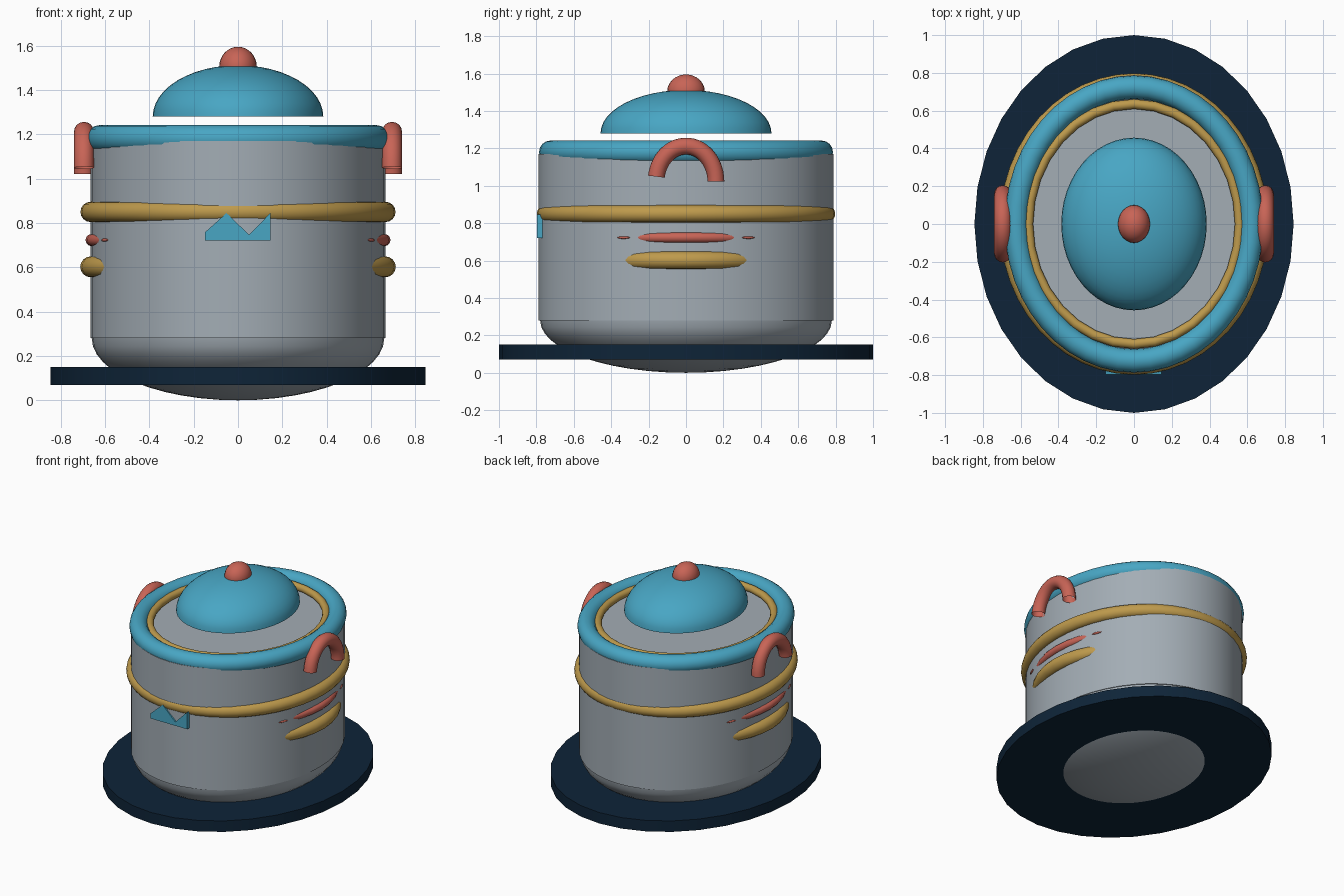
import bpy, bmesh, math
from mathutils import Matrix, Vector

if "Cube" in bpy.data.objects:
    bpy.data.objects.remove(bpy.data.objects["Cube"])


def material(name, rgb):
    m = bpy.data.materials.new(name)
    lin = [((c / 255 + 0.055) / 1.055) ** 2.4 for c in rgb]
    m.diffuse_color = (*lin, 1)
    m.use_nodes = True
    m.node_tree.nodes["Principled BSDF"].inputs["Base Color"].default_value = m.diffuse_color
    return m


GREY = material("steel_grey", (163, 173, 181))
BLUE = material("enamel_blue", (72, 166, 196))
GOLD = material("gold_trim", (190, 154, 76))
CORAL = material("coral", (200, 100, 86))
NAVY = material("dark_navy", (14, 36, 56))


def finish(name, bm, mat, angle=40):
    bmesh.ops.recalc_face_normals(bm, faces=bm.faces)
    me = bpy.data.meshes.new(name)
    bm.to_mesh(me)
    bm.free()
    me.materials.append(mat)
    ob = bpy.data.objects.new(name, me)
    bpy.context.collection.objects.link(ob)
    bpy.ops.object.select_all(action='DESELECT')
    ob.select_set(True)
    bpy.context.view_layer.objects.active = ob
    bpy.ops.object.shade_smooth_by_angle(angle=math.radians(angle))
    return ob


def lathe(name, profile, rx, ry, mat, n=48):
    """Elliptical lathe of (radius fraction, z) points; radius 0 makes a pole."""
    bm = bmesh.new()
    rings = []
    for r, z in profile:
        count = 1 if r < 1e-5 else n
        rings.append([bm.verts.new((rx * r * math.cos(2 * math.pi * i / n),
                                    ry * r * math.sin(2 * math.pi * i / n), z))
                      for i in range(count)])
    for a, b in zip(rings, rings[1:]):
        for i in range(n):
            j = (i + 1) % n
            quad = [a[i % len(a)], a[j % len(a)], b[j % len(b)], b[i % len(b)]]
            bm.faces.new(list(dict.fromkeys(quad)))
    return finish(name, bm, mat)


def ring(name, a, b, tube, centre, mat, u=(1, 0, 0), v=(0, 1, 0),
         arc=2 * math.pi, n=48, sides=16):
    """Round tube along an ellipse (or arc) in the plane of u and v."""
    bm = bmesh.new()
    u, v, c = Vector(u), Vector(v), Vector(centre)
    w = u.cross(v)
    closed = arc > 6.28
    loops = []
    for i in range(n if closed else n + 1):
        t = arc * i / n
        p = c + u * a * math.cos(t) + v * b * math.sin(t)
        out = (u * b * math.cos(t) + v * a * math.sin(t)).normalized()
        loops.append([bm.verts.new(p + tube * (out * math.cos(s) + w * math.sin(s)))
                      for s in (2 * math.pi * k / sides for k in range(sides))])
    for i in range(n):
        p, q = loops[i], loops[(i + 1) % len(loops)]
        for k in range(sides):
            m = (k + 1) % sides
            bm.faces.new((p[k], p[m], q[m], q[k]))
    return finish(name, bm, mat)


def ellipsoid(name, centre, radii, mat, turn=0):
    bm = bmesh.new()
    bmesh.ops.create_uvsphere(bm, u_segments=24, v_segments=16, radius=1)
    bm.transform(Matrix.Translation(centre) @ Matrix.Rotation(turn, 4, 'Z')
                 @ Matrix.Diagonal((*radii, 1)))
    return finish(name, bm, mat)


def quarter(z, height, steps=12):
    """Quarter ellipse profile from the pole out to radius 1."""
    return [(math.sin(math.pi / 2 * i / steps),
             z + height * math.cos(math.pi / 2 * i / steps))
            for i in range(steps + 1)]


# Base plate
lathe("base_plate", [(0, 0.07), (1, 0.07), (1, 0.15), (0, 0.15)], 0.845, 1.0, NAVY, 32)

# Pot body: rounded bottom, straight wall, flat top
lathe("pot_bottom", quarter(0.28, -0.28), 0.66, 0.78, GREY)
lathe("pot_wall", [(0, 0.28), (1, 0.28), (1, 1.17), (0, 1.17)], 0.665, 0.788, GREY)

# Rim, inner seal and outer band
ring("rim", 0.623, 0.724, 0.062, (0, 0, 1.18), BLUE)
ring("inner_seal", 0.56, 0.635, 0.026, (0, 0, 1.19), GOLD, n=32)
ring("outer_band", 0.665, 0.752, 0.046, (0, 0, 0.85), GOLD)

# Side trims: narrow rings that surface only on the left and right of the wall
ring("lower_side_trim", 0.665, 0.575, 0.047, (0, 0, 0.602), GOLD, n=40)
ring("upper_side_trim", 0.661, 0.61, 0.027, (0, 0, 0.723), CORAL, n=40)
for sx in (-1, 1):
    for sy in (-1, 1):
        ellipsoid("trim_tip", (sx * 0.601, sy * 0.333, 0.723), (0.008, 0.036, 0.007),
                  CORAL, sx * sy * 0.39)

# Lid and knob
lathe("lid", quarter(1.28, 0.232), 0.385, 0.457, BLUE)
ellipsoid("lid_knob", (0, 0, 1.505), (0.085, 0.1, 0.09), CORAL)

# Side handles: open arched tubes
for side, sx in (("left", -1), ("right", 1)):
    ring(side + "_handle", 0.16, 0.19, 0.045, (sx * 0.695, 0, 1.022), CORAL,
         u=(0, 1, 0), v=(0, 0, 1), arc=3.0, n=24)

# Front badge: notched plate set into the wall
outline = [(-0.15, 0.72), (0.146, 0.72), (0.146, 0.845),
           (0.05, 0.747), (-0.052, 0.845), (-0.15, 0.757)]
bm = bmesh.new()
face = bm.faces.new([bm.verts.new((x, -0.796, z)) for x, z in outline])
ext = bmesh.ops.extrude_face_region(bm, geom=[face])
bmesh.ops.translate(bm, vec=(0, 0.04, 0),
                    verts=[g for g in ext["geom"] if isinstance(g, bmesh.types.BMVert)])
finish("front_badge", bm, BLUE, 20)
